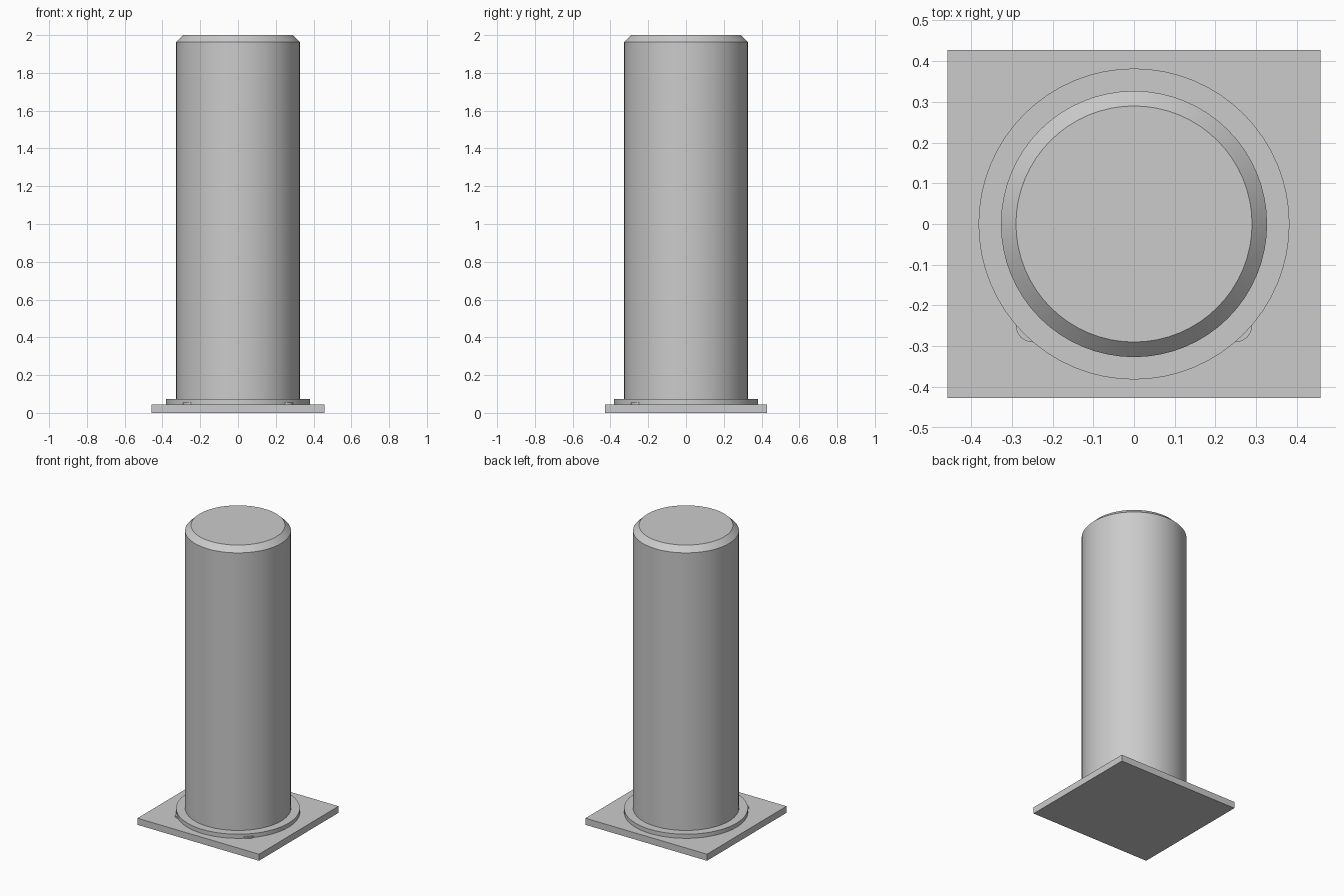
import bpy, math

if "Cube" in bpy.data.objects:
    bpy.data.objects.remove(bpy.data.objects["Cube"])

SIDES = 64


def lathe(name, profile, x=0.0, y=0.0, sides=SIDES):
    """Closed solid of revolution from (radius, height) points, bottom to top."""
    verts = [(r * math.cos(2 * math.pi * i / sides), r * math.sin(2 * math.pi * i / sides), z)
             for r, z in profile for i in range(sides)]
    faces = [tuple(reversed(range(sides)))]
    for k in range(len(profile) - 1):
        a, b = k * sides, (k + 1) * sides
        for i in range(sides):
            j = (i + 1) % sides
            faces.append((a + i, a + j, b + j, b + i))
    faces.append(tuple(range(len(verts) - sides, len(verts))))
    mesh = bpy.data.meshes.new(name)
    mesh.from_pydata(verts, [], faces)
    obj = bpy.data.objects.new(name, mesh)
    obj.location = (x, y, 0)
    bpy.context.collection.objects.link(obj)
    bpy.ops.object.select_all(action='DESELECT')
    obj.select_set(True)
    bpy.context.view_layer.objects.active = obj
    bpy.ops.object.shade_smooth_by_angle(angle=math.radians(30))
    return obj


# Rectangular base plate
bpy.ops.mesh.primitive_cube_add(size=1, location=(0, 0, 0.0225))
plate = bpy.context.object
plate.name = "base_plate"
plate.scale = (0.916, 0.856, 0.045)
bpy.ops.object.transform_apply(location=False, rotation=False, scale=True)

# Flange and column with chamfered top
lathe("flange", [(0.382, 0.045), (0.382, 0.073)])
lathe("column", [(0.327, 0.073), (0.327, 1.964), (0.29, 2.0)])

# Two low studs peeking out from under the front of the flange
for side, x in (("left", -0.25), ("right", 0.25)):
    lathe("stud_" + side, [(0.04, 0.045), (0.04, 0.055)], x, -0.25, 24)
